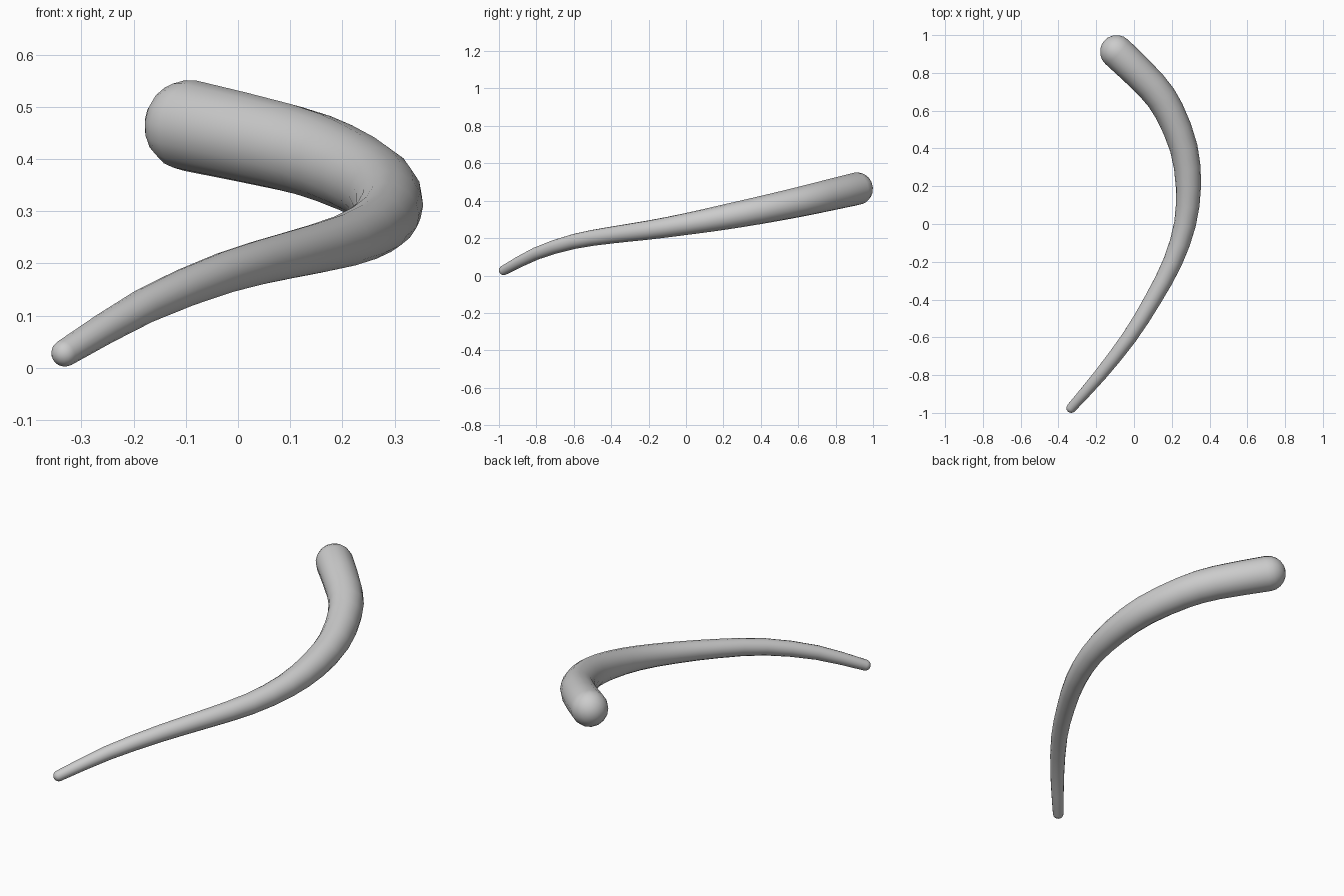
import bpy, bmesh, math
from mathutils import Vector

if "Cube" in bpy.data.objects:
    bpy.data.objects.remove(bpy.data.objects["Cube"])

SIDES = 16
# centre line: x, y, z, radius
PATH = [(-0.332, -0.974, 0.028, 0.026), (-0.18, -0.80, 0.118, 0.034),
        (-0.025, -0.60, 0.182, 0.040), (0.10, -0.40, 0.216, 0.045),
        (0.205, -0.20, 0.243, 0.051), (0.27, 0.0, 0.275, 0.058),
        (0.288, 0.20, 0.311, 0.067), (0.264, 0.40, 0.350, 0.074),
        (0.185, 0.60, 0.392, 0.080), (0.09, 0.735, 0.423, 0.084),
        (-0.092, 0.912, 0.464, 0.088)]


def spline(p, t):
    """Catmull-Rom through the path points."""
    i = min(int(t), len(p) - 2)
    u = t - i
    b, c = p[i], p[i + 1]
    a = p[i - 1] if i else 2 * b - c
    d = p[i + 2] if i + 2 < len(p) else 2 * c - b
    return 0.5 * (2 * b + (c - a) * u + (2 * a - 5 * b + 4 * c - d) * u * u
                  + (3 * b - a - 3 * c + d) * u ** 3)


pts = [Vector(p) for p in PATH]
n = (len(pts) - 1) * 2
body = [spline(pts, k / 2) for k in range(n + 1)]
centres = [b.xyz for b in body]
tangents = [(centres[min(k + 1, n)] - centres[max(k - 1, 0)]).normalized()
            for k in range(n + 1)]

# rings: hemispherical start cap, tapered body, hemispherical end cap
rings = []
caps = [math.radians(a) for a in (72, 54, 36, 18)]
for a in caps:
    r = body[0].w
    rings.append((centres[0] - tangents[0] * r * math.sin(a), tangents[0], r * math.cos(a)))
rings += [(centres[k], tangents[k], body[k].w) for k in range(n + 1)]
for a in reversed(caps):
    r = body[-1].w
    rings.append((centres[-1] + tangents[-1] * r * math.sin(a), tangents[-1], r * math.cos(a)))

bm = bmesh.new()
loops = []
for c, t, r in rings:
    side = t.cross(Vector((0, 0, 1))).normalized()
    up = side.cross(t)
    loops.append([bm.verts.new(c + r * (side * math.cos(a) + up * math.sin(a)))
                  for a in (2 * math.pi * j / SIDES for j in range(SIDES))])
for A, B in zip(loops, loops[1:]):
    for j in range(SIDES):
        k = (j + 1) % SIDES
        bm.faces.new((A[j], A[k], B[k], B[j]))

# tip poles
for loop, pole in ((loops[0], centres[0] - tangents[0] * body[0].w),
                   (loops[-1], centres[-1] + tangents[-1] * body[-1].w)):
    v = bm.verts.new(pole)
    for j in range(SIDES):
        bm.faces.new((loop[j], loop[(j + 1) % SIDES], v))
bmesh.ops.recalc_face_normals(bm, faces=bm.faces)

mesh = bpy.data.meshes.new("curved_horn")
bm.to_mesh(mesh)
bm.free()
mesh.shade_smooth()
horn = bpy.data.objects.new("curved_horn", mesh)
bpy.context.collection.objects.link(horn)
